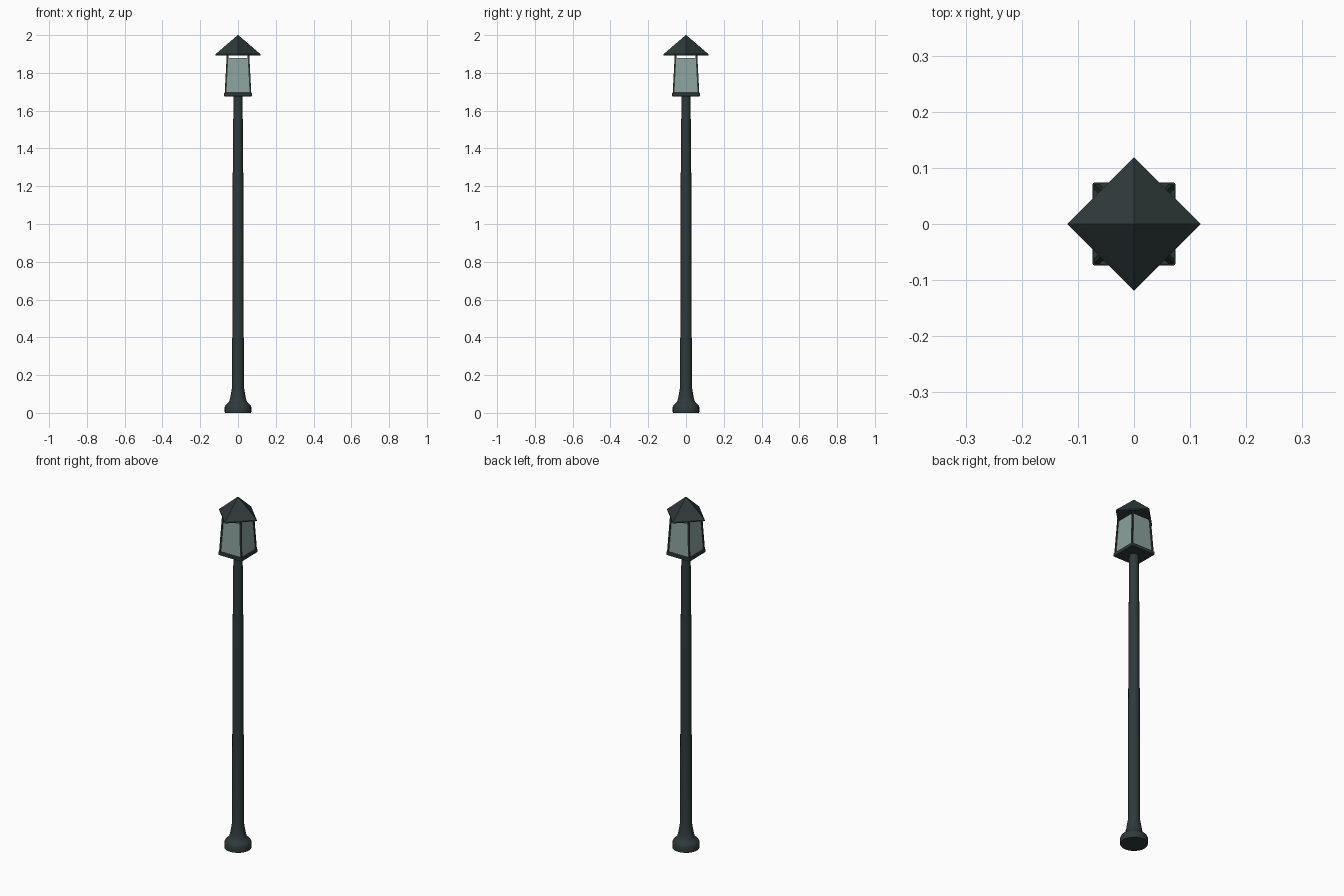
import bpy, bmesh, math

if "Cube" in bpy.data.objects:
    bpy.data.objects.remove(bpy.data.objects["Cube"])


def material(name, rgb):
    m = bpy.data.materials.new(name)
    m.diffuse_color = (*rgb, 1)
    m.use_nodes = True
    m.node_tree.nodes["Principled BSDF"].inputs["Base Color"].default_value = m.diffuse_color
    return m


iron = material("dark_green_iron", (0.028, 0.042, 0.042))
glass = material("pale_glass", (0.26, 0.36, 0.335))


def finish(name, bm, mat, smooth=None):
    bmesh.ops.recalc_face_normals(bm, faces=bm.faces)
    me = bpy.data.meshes.new(name)
    bm.to_mesh(me)
    bm.free()
    ob = bpy.data.objects.new(name, me)
    bpy.context.collection.objects.link(ob)
    me.materials.append(mat)
    if smooth:
        bpy.ops.object.select_all(action='DESELECT')
        ob.select_set(True)
        bpy.context.view_layer.objects.active = ob
        bpy.ops.object.shade_smooth_by_angle(angle=math.radians(smooth))
    return ob


def loft(bm, rings, caps=True):
    """Skin a stack of rings of points."""
    vs = [[bm.verts.new(p) for p in r] for r in rings]
    n = len(vs[0])
    for a, b in zip(vs, vs[1:]):
        for i in range(n):
            j = (i + 1) % n
            bm.faces.new((a[i], a[j], b[j], b[i]))
    if caps:
        bm.faces.new(vs[0][::-1])
        bm.faces.new(vs[-1])


def circle(r, z, n=24, turn=0):
    return [(r * math.cos(turn + math.tau * i / n), r * math.sin(turn + math.tau * i / n), z)
            for i in range(n)]


def square(cx, cy, h, z):
    return [(cx + sx * h, cy + sy * h, z) for sx, sy in ((-1, -1), (1, -1), (1, 1), (-1, 1))]


# post with flared foot
profile = [(0.07, 0), (0.071, 0.03), (0.066, 0.042), (0.053, 0.053), (0.045, 0.064),
           (0.040, 0.085), (0.035, 0.115), (0.031, 0.14), (0.030, 0.6), (0.028, 1.25), (0.024, 1.68)]
bm = bmesh.new()
loft(bm, [circle(r, z) for r, z in profile])
finish("post", bm, iron, 40)

# lantern tray with softened corners
bm = bmesh.new()
loft(bm, [square(0, 0, 0.074, z) for z in (1.676, 1.696)])
tray = finish("lantern_tray", bm, iron)
bev = tray.modifiers.new("soft_edges", 'BEVEL')
bev.width, bev.segments = 0.004, 2

# four corner bars leaning inward
bm = bmesh.new()
for sx in (-1, 1):
    for sy in (-1, 1):
        loft(bm, [square(sx * 0.066, sy * 0.066, 0.0045, 1.69),
                  square(sx * 0.055, sy * 0.055, 0.0045, 1.90)])
finish("corner_bars", bm, iron)

# glass panes, open at the top
bm = bmesh.new()
loft(bm, [square(0, 0, 0.066, 1.696), square(0, 0, 0.0565, 1.88)], caps=False)
finish("glass_panes", bm, glass)

# four sided roof, turned so its corners sit over the glass
bm = bmesh.new()
loft(bm, [circle(0.119, 1.893, 4), circle(0.119, 1.899, 4), circle(0.004, 1.998, 4), circle(0.001, 2.0, 4)])
finish("roof", bm, iron, 30)
